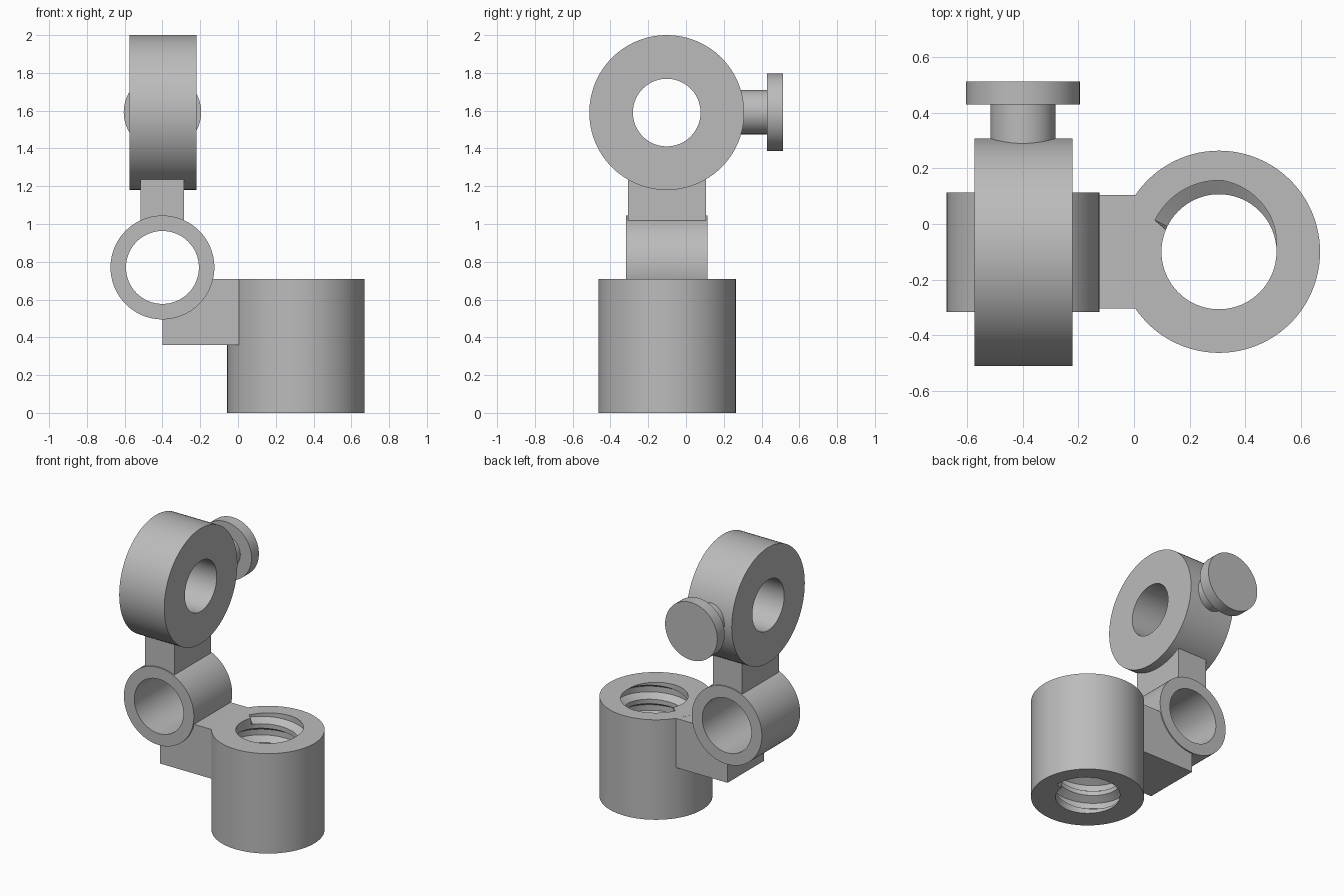
import bpy, bmesh
from math import cos, sin, pi, radians
from mathutils import Matrix, Vector

cube = bpy.data.objects.get("Cube")
if cube:
    bpy.data.objects.remove(cube, do_unlink=True)

grey = bpy.data.materials.new("plain grey")
grey.use_nodes = True
grey.diffuse_color = (0.5, 0.5, 0.5, 1)
grey.node_tree.nodes["Principled BSDF"].inputs["Base Color"].default_value = (0.5, 0.5, 0.5, 1)

SEGMENTS = 96


def finish(name, bm):
    bmesh.ops.remove_doubles(bm, verts=bm.verts, dist=1e-5)
    bmesh.ops.recalc_face_normals(bm, faces=bm.faces)
    mesh = bpy.data.meshes.new(name)
    bm.to_mesh(mesh)
    bm.free()
    mesh.materials.append(grey)
    mesh.shade_smooth()
    mesh.set_sharp_from_angle(angle=radians(30))
    obj = bpy.data.objects.new(name, mesh)
    bpy.context.collection.objects.link(obj)
    return obj


def lathe(name, profile, centre, axis, closed):
    """Spin (radius, height) points about an axis through centre."""
    bm = bmesh.new()
    verts = [bm.verts.new((r, 0, h)) for r, h in profile]
    edges = [bm.edges.new(pair) for pair in zip(verts, verts[1:])]
    if closed:
        edges.append(bm.edges.new((verts[-1], verts[0])))
    bmesh.ops.spin(bm, geom=verts + edges, cent=(0, 0, 0), axis=(0, 0, 1),
                   angle=2 * pi, steps=SEGMENTS)
    turn = Vector((0, 0, 1)).rotation_difference(Vector(axis)).to_matrix().to_4x4()
    bm.transform(Matrix.Translation(centre) @ turn)
    return finish(name, bm)


def ring(name, outer, inner, length, centre, axis):
    h = length / 2
    return lathe(name, [(inner, -h), (outer, -h), (outer, h), (inner, h)], centre, axis, True)


def prism(name, outline, y0, y1):
    """Extrude an outline in the xz plane from y0 to y1."""
    bm = bmesh.new()
    face = bm.faces.new([bm.verts.new((x, y0, z)) for x, z in outline])
    side = bmesh.ops.extrude_face_region(bm, geom=[face])["geom"]
    moved = [v for v in side if isinstance(v, bmesh.types.BMVert)]
    bmesh.ops.translate(bm, verts=moved, vec=(0, y1 - y0, 0))
    return finish(name, bm)


def threaded_socket(name, centre, outer, height, minor, major, pitch):
    """Round body with a helical groove cut into its bore."""
    bm = bmesh.new()
    groove = [(-0.05, minor), (-0.02, major), (0.02, major), (0.05, minor), (pitch - 0.05, minor)]
    last = height / pitch * SEGMENTS
    rows = []
    for i in range(-2 * SEGMENTS, 8 * SEGMENTS + 1):
        a = 2 * pi * i / SEGMENTS
        cut = 0 <= i <= last + 4
        rows.append([bm.verts.new((r * cos(a), r * sin(a), z + pitch * i / SEGMENTS))
                     for z, r in ((z, r if cut else minor) for z, r in groove)])
    for a, b in zip(rows, rows[1:]):
        for j in range(len(groove) - 1):
            bm.faces.new((a[j], b[j], b[j + 1], a[j + 1]))
    bmesh.ops.remove_doubles(bm, verts=bm.verts, dist=1e-5)
    # trim the bore to the two end planes
    for z, direction in ((0, -1), (height, 1)):
        bmesh.ops.bisect_plane(bm, geom=bm.verts[:] + bm.edges[:] + bm.faces[:], dist=1e-6,
                               plane_co=(0, 0, z), plane_no=(0, 0, direction), clear_outer=True)
    # outer wall, then the flat ends between wall and bore
    rims = [[e for e in bm.edges if e.is_boundary
             and all(abs(v.co.z - z) < 1e-4 for v in e.verts)] for z in (0, height)]
    walls = []
    for z in (0, height):
        verts = [bm.verts.new((outer * cos(2 * pi * k / SEGMENTS),
                               outer * sin(2 * pi * k / SEGMENTS), z)) for k in range(SEGMENTS)]
        walls.append([bm.edges.new((verts[k - 1], verts[k])) for k in range(SEGMENTS)])
    bmesh.ops.bridge_loops(bm, edges=walls[0] + walls[1])
    for rim, wall in zip(rims, walls):
        bmesh.ops.triangle_fill(bm, edges=rim + wall, use_beauty=True, normal=(0, 0, 1))
    bm.transform(Matrix.Translation(centre))
    return finish(name, bm)


# Threaded base
threaded_socket("threaded_socket", (0.306, -0.1, 0), 0.364, 0.71, 0.207, 0.257, 0.1316)

# Cross tube, open front to back
TUBE_X, TUBE_Z = -0.4, 0.77
ring("cross_tube", 0.275, 0.193, 0.43, (TUBE_X, -0.102, TUBE_Z), (0, 1, 0))

# Arm from socket to tube, hollowed to follow the tube wall
bend = [(TUBE_X + 0.235 * cos(radians(d)), TUBE_Z + 0.235 * sin(radians(d)))
        for d in range(-15, -91, -5)]
prism("side_arm", [(TUBE_X, 0.36), (0.03, 0.36), (0.03, 0.71)] + bend, -0.305, 0.105)

# Neck between tube and ring
prism("neck", [(-0.515, 1.0), (-0.285, 1.0), (-0.285, 1.237), (-0.515, 1.237)], -0.308, 0.105)

# Upper ring, open side to side
ring("upper_ring", 0.41, 0.179, 0.354, (-0.398, -0.102, 1.59), (1, 0, 0))

# Clamping knob at the back
lathe("knob", [(0, 0), (0.117, 0), (0.117, 0.18), (0.205, 0.18), (0.205, 0.263), (0, 0.263)],
      (-0.4, 0.25, 1.592), (0, 1, 0), False)
